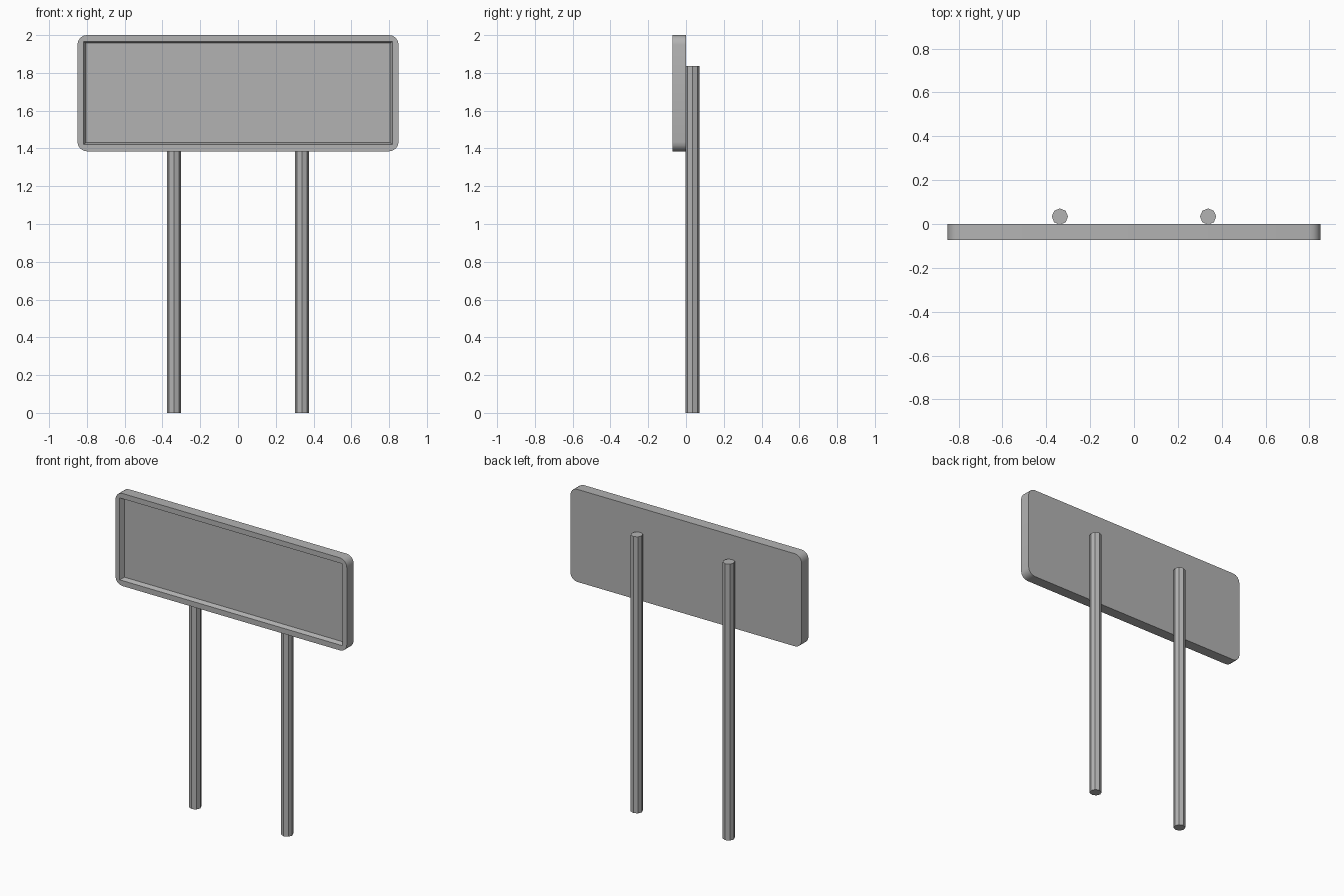
import bpy, bmesh, math

if "Cube" in bpy.data.objects:
    bpy.data.objects.remove(bpy.data.objects["Cube"])

HALF_W, Z_LOW, Z_HIGH = 0.85, 1.385, 2.0
Y_FRONT, Y_BACK, Y_FLOOR = -0.072, 0.0, -0.042
RADIUS, SEGMENTS = 0.05, 4

# Mid grey painted metal
grey = bpy.data.materials.new("grey_metal")
grey.diffuse_color = (0.45, 0.45, 0.45, 1)
grey.use_nodes = True
grey.node_tree.nodes["Principled BSDF"].inputs["Base Color"].default_value = grey.diffuse_color


def finish(bm, name, angle):
    bmesh.ops.recalc_face_normals(bm, faces=bm.faces)
    mesh = bpy.data.meshes.new(name)
    bm.to_mesh(mesh)
    bm.free()
    mesh.materials.append(grey)
    obj = bpy.data.objects.new(name, mesh)
    bpy.context.collection.objects.link(obj)
    bpy.ops.object.select_all(action='DESELECT')
    obj.select_set(True)
    bpy.context.view_layer.objects.active = obj
    bpy.ops.object.shade_smooth_by_angle(angle=math.radians(angle))
    return obj


def rectangle(bm, half_w, low, high, y):
    return [bm.verts.new((x, y, z)) for x, z in
            ((half_w, high), (-half_w, high), (-half_w, low), (half_w, low))]


def rounded_corners(bm, y):
    # One list of arc vertices per corner, anticlockwise from top right
    corners = []
    for i, (sx, z) in enumerate(((1, Z_HIGH - RADIUS), (-1, Z_HIGH - RADIUS),
                                 (-1, Z_LOW + RADIUS), (1, Z_LOW + RADIUS))):
        arc = []
        for k in range(SEGMENTS + 1):
            a = math.pi / 2 * (i + k / SEGMENTS)
            arc.append(bm.verts.new((sx * (HALF_W - RADIUS) + RADIUS * math.cos(a), y,
                                     z + RADIUS * math.sin(a))))
        corners.append(arc)
    return corners


# Sign board: rounded slab with a recessed, slope-walled front panel
bm = bmesh.new()
front, back = rounded_corners(bm, Y_FRONT), rounded_corners(bm, Y_BACK)
rim = rectangle(bm, 0.819, 1.421, 1.965, Y_FRONT)
floor = rectangle(bm, 0.804, 1.431, 1.957, Y_FLOOR)
for i in range(4):
    j = (i + 1) % 4
    for a, b in zip(front[i], front[i][1:]):
        bm.faces.new((rim[i], a, b))
    bm.faces.new((rim[i], front[i][-1], front[j][0], rim[j]))
    bm.faces.new((rim[i], rim[j], floor[j], floor[i]))
bm.faces.new(floor)
outer_front, outer_back = sum(front, []), sum(back, [])
bm.faces.new(outer_back)
for i in range(len(outer_front)):
    j = (i + 1) % len(outer_front)
    bm.faces.new((outer_front[i], outer_front[j], outer_back[j], outer_back[i]))
finish(bm, "sign_board", 30)

# Two octagonal support posts behind the board
for side, label in ((-1, "left"), (1, "right")):
    bm = bmesh.new()
    bmesh.ops.create_cone(bm, cap_ends=True, segments=8, radius1=0.037,
                          radius2=0.037, depth=1.837)
    post = finish(bm, label + "_post", 30)
    post.location = (side * 0.338, 0.034, 1.837 / 2)
